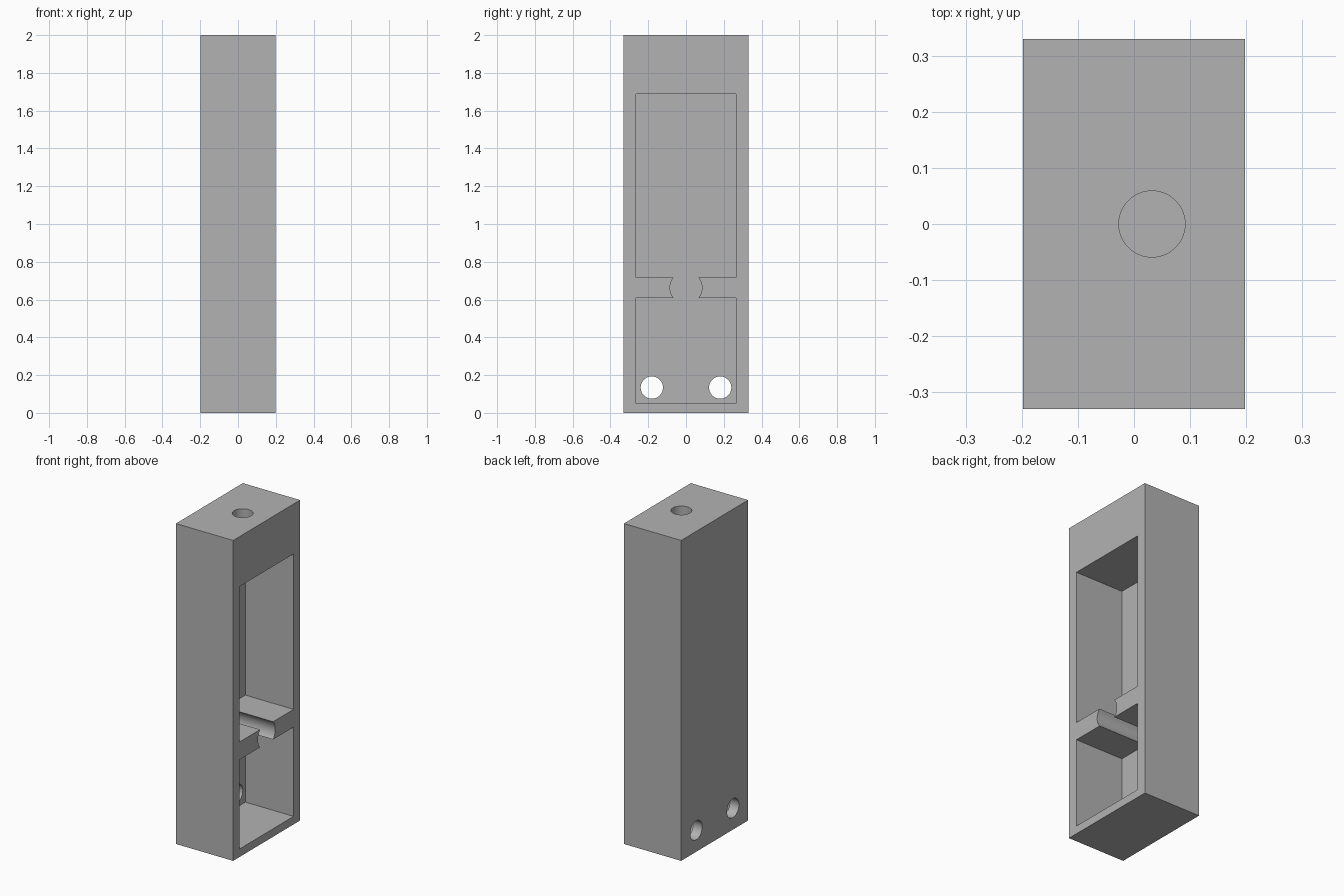
import bpy, bmesh, math
from mathutils import Matrix, Vector

cube = bpy.data.objects.get("Cube")
if cube:
    bpy.data.objects.remove(cube, do_unlink=True)

WIDTH, DEPTH, HEIGHT = 0.395, 0.66, 2.0
POCKET_FLOOR = -0.135                      # x of the inside of the back wall
POCKET_HALF = 0.266
LOW, BAR_LOW, BAR_HIGH, HIGH = 0.05, 0.607, 0.718, 1.688
NOTCH_RADIUS = 0.085
HOLE_RADIUS = 0.059

grey = bpy.data.materials.new("plain grey")
grey.use_nodes = True
colour = (0.45, 0.45, 0.45, 1)
grey.diffuse_color = colour
grey.node_tree.nodes["Principled BSDF"].inputs["Base Color"].default_value = colour


def finish(name, bm):
    bmesh.ops.recalc_face_normals(bm, faces=bm.faces)
    mesh = bpy.data.meshes.new(name)
    bm.to_mesh(mesh)
    bm.free()
    mesh.materials.append(grey)
    obj = bpy.data.objects.new(name, mesh)
    bpy.context.collection.objects.link(obj)
    return obj


def cylinder(name, radius, length, centre, axis):
    bm = bmesh.new()
    turn = Vector((0, 0, 1)).rotation_difference(Vector(axis)).to_matrix().to_4x4()
    bmesh.ops.create_cone(bm, cap_ends=True, segments=48, radius1=radius,
                          radius2=radius, depth=length,
                          matrix=Matrix.Translation(centre) @ turn)
    return finish(name, bm)


# Solid block
bm = bmesh.new()
bmesh.ops.create_cube(bm, size=1, matrix=Matrix.Translation((0, 0, HEIGHT / 2))
                      @ Matrix.Diagonal((WIDTH, DEPTH, HEIGHT, 1)))
housing = finish("housing", bm)

# Pocket outline: two bays joined by a round notch through the cross bar
bar_mid = (BAR_LOW + BAR_HIGH) / 2
sweep = math.asin((BAR_HIGH - BAR_LOW) / 2 / NOTCH_RADIUS)
angles = [sweep * (i / 6 - 1) for i in range(13)]
arc = [(NOTCH_RADIUS * math.cos(a), bar_mid + NOTCH_RADIUS * math.sin(a)) for a in angles]
side = [(POCKET_HALF, LOW), (POCKET_HALF, BAR_LOW), *arc,
        (POCKET_HALF, BAR_HIGH), (POCKET_HALF, HIGH)]
outline = side + [(-y, z) for y, z in reversed(side)]
bm = bmesh.new()
face = bm.faces.new([bm.verts.new((POCKET_FLOOR, y, z)) for y, z in outline])
grown = bmesh.ops.extrude_face_region(bm, geom=[face])["geom"]
bmesh.ops.translate(bm, vec=(0.5, 0, 0),
                    verts=[v for v in grown if isinstance(v, bmesh.types.BMVert)])
cutters = [finish("pocket_cutter", bm)]

# Two screw holes through the back wall and a blind hole in the top
for label, sign in (("left", 1), ("right", -1)):
    cutters.append(cylinder(label + "_hole_cutter", HOLE_RADIUS, 0.2,
                            (-WIDTH / 2, sign * 0.181, 0.134), (1, 0, 0)))
cutters.append(cylinder("top_hole_cutter", HOLE_RADIUS, 0.4,
                        (0.032, 0, HEIGHT), (0, 0, 1)))

# Cut everything out of the block
bpy.ops.object.select_all(action="DESELECT")
bpy.context.view_layer.objects.active = housing
housing.select_set(True)
for cutter in cutters:
    cutter.hide_render = True
    mod = housing.modifiers.new(cutter.name, "BOOLEAN")
    mod.operation = "DIFFERENCE"
    mod.solver = "EXACT"
    mod.object = cutter
    bpy.ops.object.modifier_apply(modifier=mod.name)
for cutter in cutters:
    bpy.data.objects.remove(cutter, do_unlink=True)

bpy.ops.object.shade_smooth_by_angle(angle=math.radians(30))
